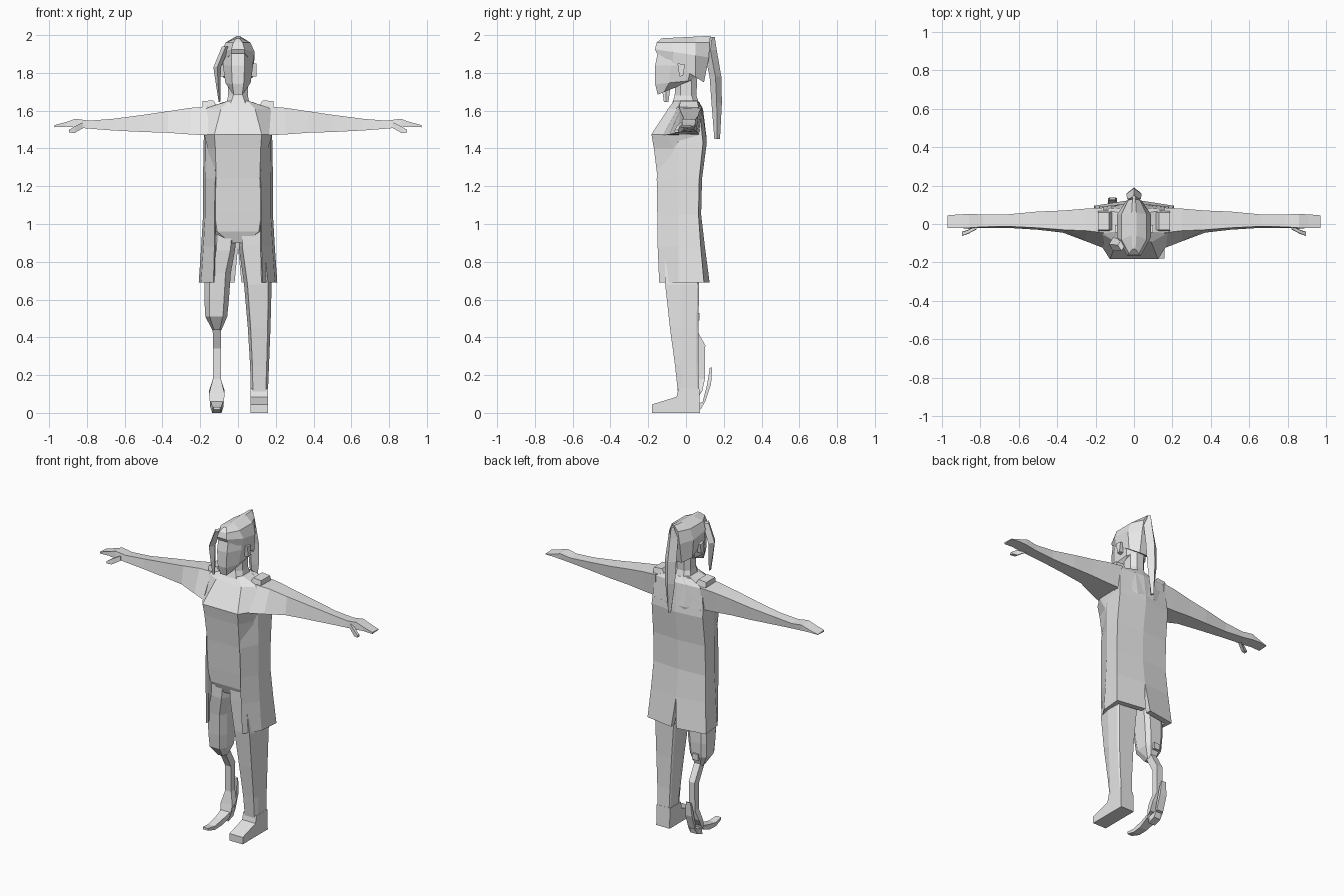
import bpy, bmesh
from mathutils import Vector

grey = bpy.data.materials.new("plain_grey")
grey.diffuse_color = (0.8, 0.8, 0.8, 1)


def loft(name, rings):
    """Skin a list of equal-length rings and cap both ends."""
    bm = bmesh.new()
    vs = [[bm.verts.new(p) for p in r] for r in rings]
    n = len(vs[0])
    for a, b in zip(vs, vs[1:]):
        for i in range(n):
            j = (i + 1) % n
            bm.faces.new((a[i], a[j], b[j], b[i]))
    bm.faces.new(vs[0])
    bm.faces.new(vs[-1])
    bmesh.ops.remove_doubles(bm, verts=bm.verts, dist=0.0005)
    bmesh.ops.recalc_face_normals(bm, faces=bm.faces)
    me = bpy.data.meshes.new(name)
    bm.to_mesh(me)
    bm.free()
    me.materials.append(grey)
    ob = bpy.data.objects.new(name, me)
    bpy.context.collection.objects.link(ob)
    return ob


def both(name, rings):
    """Build a part on each side of the body."""
    for side, s in (("left", 1), ("right", -1)):
        loft(side + "_" + name, [[(s * x, y, z) for x, y, z in r] for r in rings])


def sec(z, wf, yf, ws, y1, y2, wb, yb, cx=0, tilt=0):
    """Eight-sided cross-section: front, side and back half-widths."""
    half = [(wf, yf), (ws, y1), (ws, y2), (wb, yb)]
    pts = half + [(-x, y) for x, y in reversed(half)]
    return [(cx + x, y, z + tilt * (y - yf)) for x, y in pts]


def strip(name, path):
    """Flat bar along y-z path points: (y, z, half width, dy, dz)."""
    c = -0.112
    return loft(name, [[(c - w, y - dy, z - dz), (c + w, y - dy, z - dz),
                        (c + w, y + dy, z + dz), (c - w, y + dy, z + dz)]
                       for y, z, w, dy, dz in path])


# Torso, from hips through the chest ridge to the collar
loft("torso", [
    sec(0.90, 0.04, -0.10, 0.12, -0.06, 0.03, 0.06, 0.05),
    sec(0.96, 0.11, -0.125, 0.145, -0.06, 0.03, 0.06, 0.06),
    sec(1.06, 0.125, -0.135, 0.15, -0.06, 0.03, 0.06, 0.06),
    sec(1.24, 0.115, -0.15, 0.15, -0.06, 0.04, 0.06, 0.07),
    sec(1.40, 0.12, -0.17, 0.16, -0.07, 0.05, 0.06, 0.09),
    sec(1.475, 0.125, -0.183, 0.18, -0.10, 0.07, 0.06, 0.105),
    sec(1.61, 0.09, -0.095, 0.178, -0.045, 0.07, 0.06, 0.085),
    sec(1.65, 0.05, -0.065, 0.06, -0.04, 0.05, 0.04, 0.065)])

# Open coat in two halves, leaving a narrow slit low in the back
coat = []
for z, xf, yf, xs, yb, xc, yc in [
        (0.69, 0.13, -0.142, 0.208, 0.095, 0.018, 0.125),
        (0.88, 0.125, -0.15, 0.195, 0.078, 0, 0.10),
        (1.05, 0.125, -0.152, 0.185, 0.066, 0, 0.08),
        (1.24, 0.12, -0.155, 0.185, 0.07, 0, 0.085),
        (1.43, 0.122, -0.12, 0.182, 0.09, 0, 0.11),
        (1.475, 0.124, -0.105, 0.18, 0.085, 0, 0.107)]:
    coat.append([(xf, yf, z), (xs * 0.94, -0.04, z), (xs, yb, z), (xc, yc, z),
                 (xc, yc - 0.035, z), (xs - 0.03, yb - 0.03, z),
                 (xs * 0.94 - 0.03, -0.04, z), (xf - 0.006, yf + 0.02, z)])
both("coat_half", coat)
loft("coat_upper_back", [
    [(-x, y0, z), (x, y0, z), (x, y1, z), (0, y2, z), (-x, y1, z)]
    for z, x, y0, y1, y2 in [(1.47, 0.18, 0.03, 0.085, 0.107),
                             (1.61, 0.17, 0.03, 0.075, 0.09),
                             (1.645, 0.08, 0.03, 0.06, 0.07)]])

# Raised shoulder straps
both("shoulder_strap", [
    [(x, -0.045, z0), (x, 0.075, z0), (x, 0.06, z1), (x, -0.03, z1)]
    for x, z0, z1 in [(0.115, 1.60, 1.63), (0.13, 1.59, 1.655), (0.187, 1.58, 1.65)]])

# Arms, tapering from shoulder to fingertips
both("arm", [
    [(x, f0, z0), (x, f1, z1), (x, b1, z1 - 0.004), (x, b0, z0 + 0.004)]
    for x, z0, z1, f0, f1, b1, b0 in [
        (0.16, 1.47, 1.622, -0.125, -0.045, 0.085, 0.07),
        (0.25, 1.474, 1.615, -0.09, -0.035, 0.08, 0.065),
        (0.37, 1.483, 1.597, -0.045, -0.03, 0.07, 0.06),
        (0.50, 1.487, 1.578, -0.03, -0.02, 0.065, 0.055),
        (0.66, 1.495, 1.557, -0.02, -0.012, 0.05, 0.045),
        (0.79, 1.505, 1.547, -0.02, -0.015, 0.05, 0.045),
        (0.86, 1.512, 1.557, -0.025, -0.02, 0.052, 0.05),
        (0.91, 1.515, 1.54, -0.02, -0.02, 0.05, 0.05),
        (0.972, 1.512, 1.523, -0.02, -0.02, 0.045, 0.045)]])
both("thumb", [
    [(x, y - 0.01, z), (x, y + 0.012, z), (x, y + 0.01, z + h), (x, y - 0.008, z + h)]
    for x, y, z, h in [(0.82, -0.018, 1.508, 0.03), (0.865, -0.042, 1.482, 0.035),
                       (0.895, -0.052, 1.484, 0.014)]])

# Neck and head
loft("neck", [
    sec(1.62, 0.045, -0.08, 0.065, -0.04, 0.05, 0.03, 0.075),
    sec(1.68, 0.025, -0.06, 0.052, -0.03, 0.03, 0.025, 0.055),
    sec(1.78, 0.025, -0.055, 0.052, -0.03, 0.03, 0.025, 0.06)])
loft("head", [
    sec(1.685, 0.022, -0.15, 0.035, -0.115, -0.05, 0.02, -0.02, tilt=0.4),
    sec(1.74, 0.03, -0.163, 0.067, -0.09, 0.01, 0.03, 0.045, tilt=0.1),
    sec(1.84, 0.035, -0.163, 0.08, -0.08, 0.03, 0.04, 0.09),
    sec(1.93, 0.035, -0.145, 0.072, -0.07, 0.04, 0.04, 0.10)])
both("ear", [
    [(x, -0.045, 1.85), (x, -0.005, 1.845), (x, -0.015, 1.785), (x, -0.035, 1.78)]
    for x in (0.06, 0.098)])

# Hair cap, ponytail and side lock
loft("hair_cap", [
    sec(1.905, 0.035, -0.155, 0.08, -0.07, 0.05, 0.035, 0.095, tilt=-0.62),
    sec(1.925, 0.035, -0.165, 0.088, -0.07, 0.05, 0.04, 0.122, tilt=-0.15),
    sec(1.96, 0.025, -0.155, 0.066, -0.08, 0.05, 0.03, 0.125),
    sec(1.983, 0.008, -0.13, 0.012, -0.06, 0.06, 0.008, 0.13, tilt=0.05)])
loft("ponytail", [
    [(0, y0, z), (w, (y0 + y1) / 2, z), (0, y1, z), (-w, (y0 + y1) / 2, z)]
    for z, y0, y1, w in [(1.99, 0.125, 0.152, 0.01), (1.92, 0.095, 0.163, 0.035),
                         (1.78, 0.125, 0.187, 0.04), (1.64, 0.135, 0.19, 0.035),
                         (1.45, 0.15, 0.18, 0.008)]])
loft("side_lock", [
    [(x - w, y, z), (x, y - d, z), (x + w, y, z), (x, y + d, z)]
    for z, x, y, w, d in [(1.94, -0.065, -0.11, 0.02, 0.03),
                          (1.83, -0.11, -0.105, 0.02, 0.035),
                          (1.74, -0.105, -0.105, 0.012, 0.025),
                          (1.645, -0.098, -0.105, 0.004, 0.012)]])

# Natural leg and foot
loft("left_leg", [
    sec(z, w * 0.75, yf, w, -0.025, yb - 0.01, w * 0.9, yb, cx=c)
    for z, c, w, yf, yb in [(0.96, 0.07, 0.065, -0.115, 0.06),
                            (0.88, 0.08, 0.076, -0.115, 0.065),
                            (0.68, 0.105, 0.073, -0.11, 0.07),
                            (0.45, 0.112, 0.06, -0.085, 0.065),
                            (0.25, 0.114, 0.05, -0.058, 0.065),
                            (0.10, 0.113, 0.045, -0.042, 0.07)]])
foot = [(-0.18, 0), (0.075, 0), (0.07, 0.13), (-0.04, 0.13), (-0.05, 0.085), (-0.18, 0.045)]
loft("left_foot", [[(x, y, z) for y, z in foot] for x in (0.065, 0.16)])

# Artificial leg: socket, knob, pylon, sprung blade and heel spring
loft("right_thigh_socket", [
    sec(z, w * 0.6, yf, w, yf + 0.04, yb - 0.02, w * 0.6, yb, cx=c)
    for z, c, w, yf, yb in [(0.96, -0.07, 0.065, -0.11, 0.06),
                            (0.86, -0.078, 0.062, -0.11, 0.06),
                            (0.74, -0.108, 0.07, -0.095, 0.065),
                            (0.60, -0.113, 0.065, -0.085, 0.065),
                            (0.51, -0.115, 0.058, -0.075, 0.06),
                            (0.44, -0.112, 0.025, -0.02, 0.04)]])
loft("socket_knob", [
    [(x, y, z) for x, z in ((-0.135, 0.49), (-0.095, 0.49), (-0.095, 0.53), (-0.135, 0.53))]
    for y in (0.04, 0.072)])
strip("pylon", [(0.015, 0.47, 0.022, 0.022, 0.004), (0.08, 0.35, 0.021, 0.022, 0.008),
                (0.08, 0.18, 0.021, 0.02, 0), (0.065, 0.11, 0.041, 0.022, 0.008),
                (0.04, 0.05, 0.035, 0.015, 0.018), (-0.04, 0.022, 0.026, 0.006, 0.018),
                (-0.11, 0.012, 0.024, 0.001, 0.012), (-0.173, 0.025, 0.018, 0, 0.007)])
strip("heel_spring", [(0.03, 0.022, 0.024, 0.003, 0.02), (0.09, 0.04, 0.024, 0.012, 0.02),
                      (0.122, 0.15, 0.024, 0.011, 0.003), (0.132, 0.24, 0.016, 0.006, 0.002)])
